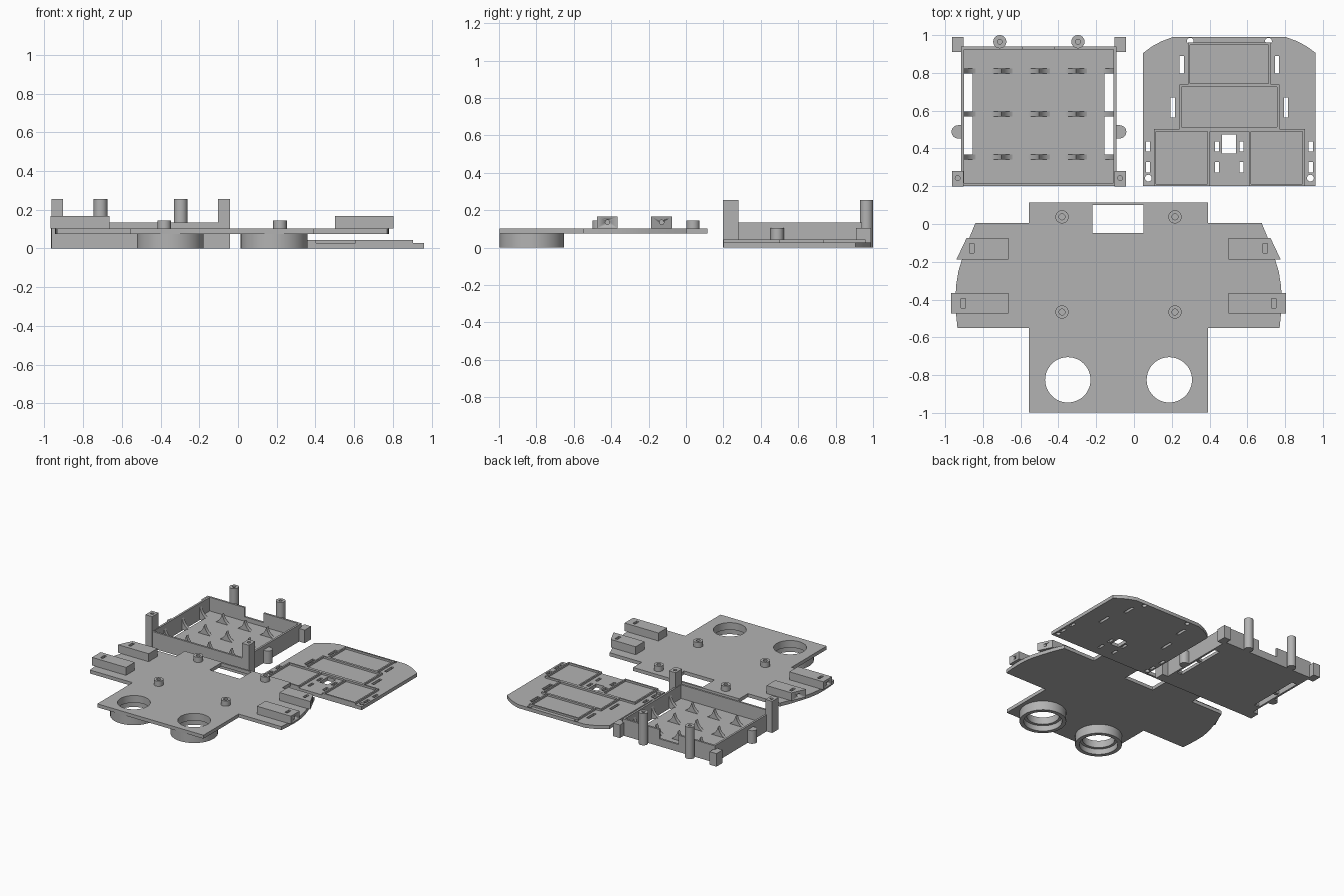
import bpy, bmesh, math
from mathutils import Matrix

if "Cube" in bpy.data.objects:
    bpy.data.objects.remove(bpy.data.objects["Cube"])

grey = bpy.data.materials.new("grey plastic")
grey.diffuse_color = (0.45, 0.45, 0.45, 1)
grey.use_nodes = True
grey.node_tree.nodes["Principled BSDF"].inputs["Base Color"].default_value = grey.diffuse_color


def rect(x0, y0, x1, y1):
    return [(x0, y0), (x1, y0), (x1, y1), (x0, y1)]


def circle(cx, cy, r, n=32):
    return [(cx + r * math.cos(2 * math.pi * i / n), cy + r * math.sin(2 * math.pi * i / n)) for i in range(n)]


def plate(name, z0, z1, loops, matrix=None):
    """Extrude an outline with holes between two heights."""
    cu = bpy.data.curves.new(name, 'CURVE')
    cu.dimensions, cu.fill_mode, cu.extrude = '2D', 'BOTH', (z1 - z0) / 2
    for loop in loops:
        sp = cu.splines.new('POLY')
        sp.points.add(len(loop) - 1)
        for p, (x, y) in zip(sp.points, loop):
            p.co = (x, y, 0, 1)
        sp.use_cyclic_u = True
    tmp = bpy.data.objects.new(name + "_outline", cu)
    bpy.context.collection.objects.link(tmp)
    bpy.context.view_layer.update()
    me = bpy.data.meshes.new_from_object(tmp.evaluated_get(bpy.context.evaluated_depsgraph_get()))
    bpy.data.objects.remove(tmp)
    bm = bmesh.new()
    bm.from_mesh(me)
    bmesh.ops.remove_doubles(bm, verts=bm.verts, dist=1e-5)
    bmesh.ops.translate(bm, verts=bm.verts, vec=(0, 0, (z0 + z1) / 2))
    if matrix:
        bmesh.ops.transform(bm, matrix=matrix, verts=bm.verts)
    bmesh.ops.recalc_face_normals(bm, faces=bm.faces)
    bm.to_mesh(me)
    bm.free()
    me.materials.clear()
    me.materials.append(grey)
    ob = bpy.data.objects.new(name, me)
    bpy.context.collection.objects.link(ob)
    bpy.ops.object.select_all(action='DESELECT')
    ob.select_set(True)
    bpy.context.view_layer.objects.active = ob
    bpy.ops.object.shade_smooth_by_angle(angle=math.radians(30))
    return ob


def post(name, z0, z1, outline, hole, depth):
    """Solid pillar with a blind screw hole in its top."""
    plate(name + "_base", z0, z1 - depth, [outline])
    plate(name + "_top", z1 - depth, z1, [outline, hole])


# --- Chassis plate ---
CX = -0.082
flip = lambda pts: [(2 * CX - x, y) for x, y in pts]
PZ0, PZ1 = 0.075, 0.103
left = [(-0.555, 0.115), (-0.555, 0.005), (-0.84, 0.005), (-0.875, -0.08), (-0.91, -0.185), (-0.93, -0.25),
        (-0.943, -0.33), (-0.945, -0.4), (-0.942, -0.48), (-0.935, -0.55), (-0.555, -0.55), (-0.555, -0.998)]
ring_xs = (-0.35, 0.187)
plate("chassis_plate", PZ0, PZ1,
      [left + flip(left)[::-1], rect(-0.22, -0.048, 0.05, 0.1)] + [circle(x, -0.825, 0.12, 48) for x in ring_xs])

# Sensor rings under the plate, with a ledge inside
for x in ring_xs:
    plate("ring_wall", 0, PZ0, [circle(x, -0.825, 0.173, 48), circle(x, -0.825, 0.142, 48)])
    plate("ring_ledge", 0.045, PZ0, [circle(x, -0.825, 0.143, 48), circle(x, -0.825, 0.12, 48)])

# Standoffs
for x in (-0.381, 0.217):
    for y in (0.038, -0.466):
        plate("standoff", PZ1, 0.145, [circle(x, y, 0.035), circle(x, y, 0.016, 16)])

# Mounting blocks on the wings, with a slot and a side bore
blocks = [([(-0.665, -0.075), (-0.887, -0.075), (-0.94, -0.187), (-0.665, -0.187)],
           rect(-0.87, -0.153, -0.848, -0.103), -0.13),
          (rect(-0.968, -0.475, -0.665, -0.365), rect(-0.915, -0.444, -0.893, -0.394), -0.42)]
for outline, slot, y in blocks:
    for side in (-1, 1):
        f = (lambda p: p) if side < 0 else flip
        ob = plate("mounting_block", PZ1, 0.167, [f(outline), f(slot)])
        x = -0.94 if side < 0 else 2 * CX + 0.94
        cut = plate("bore_cutter", -0.06, 0.06, [circle(0, 0, 0.012, 16)],
                    Matrix.Translation((x, y, 0.136)) @ Matrix.Rotation(math.pi / 2, 4, 'Y'))
        cut.hide_render = True
        cut.hide_set(True)
        m = ob.modifiers.new("bore", 'BOOLEAN')
        m.operation, m.object, m.solver = 'DIFFERENCE', cut, 'EXACT'

# --- Battery tray ---
X0, X1, Y0, Y1 = -0.915, -0.092, 0.2, 0.94
T, FLOOR, WALL = 0.016, 0.025, 0.135
TC = (X0 + X1) / 2
plate("tray_floor", 0, FLOOR, [rect(X0, Y0, X1, Y1), rect(X0 + T, 0.365, -0.855, 0.80),
                               rect(-0.155, 0.365, X1 - T, 0.80)])
gap = (-0.59, -0.42)
plate("tray_wall", FLOOR, WALL, [[(gap[0], Y1), (X0, Y1), (X0, Y0), (X1, Y0), (X1, Y1), (gap[1], Y1),
                                  (gap[1], Y1 - T), (X1 - T, Y1 - T), (X1 - T, Y0 + T), (X0 + T, Y0 + T),
                                  (X0 + T, Y1 - T), (gap[0], Y1 - T)]])
plate("tray_wall_sill", FLOOR, 0.06, [rect(gap[0], Y1 - T, gap[1], Y1)])

# Scalloped ribs cradling four cells
pitch, rad, cz = 0.197, 0.098, 0.114
xa, xb = X0 + T, X1 - T
top = []
for i in range(97):
    x = xa + (xb - xa) * i / 96
    d = min(abs(x - (TC + pitch * (k - 1.5))) for k in range(4))
    z = cz - math.sqrt(max(rad * rad - d * d, 0))
    top.append((x, min(0.1, max(FLOOR - 0.003, z))))
rib = [(xb, 0.01), (xa, 0.01)] + top
for y in (0.81, 0.582, 0.355):
    plate("cell_rib", -0.013, 0.013, [rib],
          Matrix.Translation((0, y, 0)) @ Matrix.Rotation(math.pi / 2, 4, 'X'))

# Tray legs, corner blocks and side pegs
for s in (-1, 1):
    a, b = sorted((TC + s * 0.4, TC + s * 0.461))
    post("tray_leg", 0, 0.255, rect(a, 0.198, b, 0.28), circle(TC + s * 0.43, 0.243, 0.013, 16), 0.08)
    plate("corner_block", 0, 0.105, [rect(a, 0.91, b, 0.99)])
    plate("side_peg", 0, 0.105, [[(TC + s * x, y) for x, y in
                                  [(0.405, 0.453)] +
                                  [(0.428 + 0.035 * math.cos(t * math.pi / 12), 0.488 + 0.035 * math.sin(t * math.pi / 12))
                                   for t in range(-6, 7)] + [(0.405, 0.523)]]])
    # Rear screw pillars with a web to the wall
    px = TC + s * 0.207
    post("rear_pillar", 0, 0.255, circle(px, 0.965, 0.035), circle(px, 0.965, 0.013, 16), 0.08)
    plate("pillar_web", 0, WALL, [rect(px - 0.02, 0.925, px + 0.02, 0.94)])

# --- Cover plate ---
LC = 0.505
half = [(0.457, 0.2), (0.457, 0.905), (0.41, 0.94), (0.36, 0.967), (0.298, 0.99)]
holes = [rect(0.465, 0.372, 0.54, 0.475)]
for s in (-1, 1):
    for dx, y, h in ((0.252, 0.843, 0.095), (0.3, 0.617, 0.105), (0.431, 0.41, 0.055), (0.431, 0.3, 0.055),
                     (0.065, 0.41, 0.055), (0.065, 0.3, 0.055)):
        x = LC + s * dx
        holes.append(rect(x - 0.011, y - h / 2, x + 0.011, y + h / 2))
    holes += [circle(LC + s * 0.207, 0.968, 0.018, 20), circle(LC + s * 0.429, 0.243, 0.018, 20)]
plate("cover_plate", 0, 0.028, [[(LC + x, y) for x, y in half] + [(LC - x, y) for x, y in half[::-1]]] + holes)

# Raised rims on the cover
W = 0.012
for x0, y0, x1, y1 in ((0.285, 0.733, 0.725, 0.96), (0.24, 0.502, 0.77, 0.738),
                       (0.105, 0.2, 0.402, 0.502), (0.608, 0.2, 0.905, 0.502)):
    rim = [rect(x0, y0, x1, y1), rect(x0 + W, y0 + W, x1 - W, y1 - W)]
    plate("cover_rim", 0.028, 0.043, rim)
plate("cover_rim_bridge", 0.028, 0.043, [rect(0.402, 0.49, 0.608, 0.502)])
